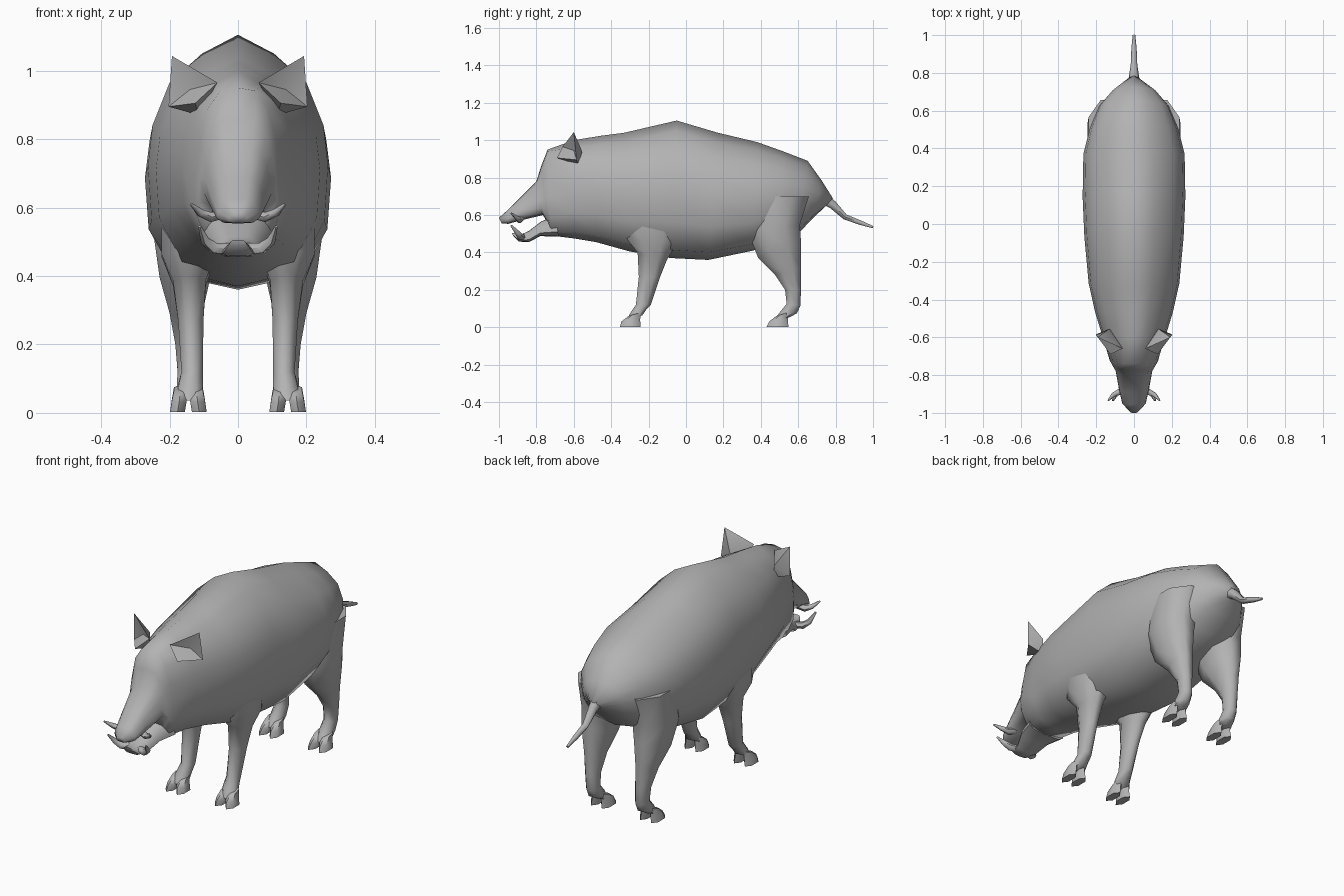
import bpy, bmesh, math
from mathutils import Vector

if "Cube" in bpy.data.objects:
    bpy.data.objects.remove(bpy.data.objects["Cube"])

hide = bpy.data.materials.new("grey_hide")
hide.diffuse_color = (0.45, 0.45, 0.45, 1)
hide.use_nodes = True
hide.node_tree.nodes["Principled BSDF"].inputs["Base Color"].default_value = hide.diffuse_color


def finish(name, bm, angle=60):
    bmesh.ops.recalc_face_normals(bm, faces=bm.faces)
    me = bpy.data.meshes.new(name)
    bm.to_mesh(me)
    bm.free()
    me.materials.append(hide)
    ob = bpy.data.objects.new(name, me)
    bpy.context.collection.objects.link(ob)
    bpy.ops.object.select_all(action='DESELECT')
    ob.select_set(True)
    bpy.context.view_layer.objects.active = ob
    bpy.ops.object.shade_smooth_by_angle(angle=math.radians(angle))
    return ob


def loft(name, rings, angle=60):
    """Skin a list of equal-length point rings and cap both ends."""
    bm = bmesh.new()
    loops = [[bm.verts.new(p) for p in r] for r in rings]
    n = len(loops[0])
    for a, b in zip(loops, loops[1:]):
        for i in range(n):
            j = (i + 1) % n
            bm.faces.new((a[i], a[j], b[j], b[i]))
    bm.faces.new(loops[0])
    bm.faces.new(loops[-1])
    return finish(name, bm, angle)


def section(profile, yt, zt, yb, zb, w):
    """Mirrored cross-section between a top point and a bottom point."""
    half = [(w * f, yb + (yt - yb) * t, zb + (zt - zb) * t) for f, t in profile]
    return half + [(-x, y, z) for x, y, z in half[-2:0:-1]]


def oval(x, y, z, rx, ry, tilt=0.0, n=8):
    """Near-horizontal oval; tilt raises its back edge."""
    return [(x + rx * math.cos(a), y + ry * math.sin(a), z + tilt * math.sin(a))
            for a in (2 * math.pi * (i + 0.5) / n for i in range(n))]


def tube(name, pts, radii, n=6):
    """Tapered tube through points."""
    pts = [Vector(p) for p in pts]
    rings = []
    for i, p in enumerate(pts):
        d = (pts[min(i + 1, len(pts) - 1)] - pts[max(i - 1, 0)]).normalized()
        u = d.cross(Vector((0, 0, 1))).normalized()
        v = u.cross(d)
        rings.append([p + radii[i] * (u * math.cos(a) + v * math.sin(a))
                      for a in (2 * math.pi * k / n for k in range(n))])
    return loft(name, rings)


def mirrored(pts, s):
    return [(s * x, y, z) for x, y, z in pts]


# torso and head: (top y, top z, bottom y, bottom z, half width)
BODY = [(0, 1), (.4, .925), (.76, .81), (.95, .64), (1, .48), (.96, .26), (.68, .06), (0, 0)]
HEAD = [(0, 1), (.42, .98), (.7, .86), (.86, .66), (.97, .45), (1, .22), (.7, .04), (0, 0)]
head_rows = [(-1.0, .585, -.985, .555, .025), (-.955, .625, -.95, .553, .062),
             (-.89, .69, -.88, .572, .078), (-.80, .78, -.765, .60, .098),
             (-.775, .86, -.735, .55, .115), (-.74, .95, -.72, .49, .128)]
body_rows = [(-.60, 1.0, -.60, .475, .165), (-.46, 1.023, -.48, .455, .205),
             (-.33, 1.04, -.30, .405, .24), (-.05, 1.105, -.08, .37, .263),
             (.17, 1.04, .12, .36, .272), (.38, .99, .36, .41, .268),
             (.52, .94, .49, .46, .235), (.65, .89, .60, .50, .185),
             (.725, .785, .68, .585, .118), (.785, .69, .745, .645, .03)]
loft("body", [section(HEAD, *r) for r in head_rows] + [section(BODY, *r) for r in body_rows], 75)

# lower jaw
jaw_rows = [(-.70, .60, -.68, .485, .11), (-.775, .565, -.78, .487, .085),
            (-.84, .515, -.84, .455, .06), (-.885, .495, -.895, .458, .045),
            (-.93, .505, -.925, .49, .025)]
loft("lower_jaw", [section(HEAD, *r) for r in jaw_rows])

# tail
tube("tail", [(0, .72, .70), (0, .785, .655), (0, .85, .59), (0, .93, .56), (0, 1.0, .535)],
     [.04, .026, .017, .014, .007])

for s, side in ((1, "left"), (-1, "right")):
    # tusks
    tube(side + "_upper_tusk", mirrored([(.04, -.88, .585), (.08, -.89, .572), (.11, -.905, .585),
                                         (.137, -.935, .61)], s), [.018, .016, .012, .004])
    tube(side + "_lower_tusk", mirrored([(.025, -.87, .48), (.07, -.885, .482), (.097, -.90, .503),
                                         (.112, -.935, .545)], s), [.018, .018, .014, .005])

    # ear: cupped leaf with a raised back
    bm = bmesh.new()
    inner, low, tip, outer, cup, back, root = [bm.verts.new(p) for p in mirrored(
        [(.06, -.66, .965), (.125, -.69, .905), (.193, -.60, 1.043), (.203, -.585, .895),
         (.14, -.60, .945), (.13, -.555, .94), (.115, -.575, .87)], s)]
    for f in ((inner, cup, tip), (inner, low, cup), (low, outer, cup), (cup, outer, tip),
              (inner, tip, back), (tip, outer, back), (outer, root, back),
              (outer, low, root), (inner, back, root), (inner, root, low)):
        bm.faces.new(f)
    finish(side + "_ear", bm, 45)

    # legs: (x, y, z, x radius, y radius, tilt)
    front = [(.14, -.17, .60, .09, .17, 0), (.145, -.18, .46, .085, .145, -.01),
             (.142, -.18, .38, .052, .085, -.02), (.138, -.195, .27, .040, .062, 0),
             (.134, -.228, .12, .034, .043, 0), (.138, -.255, .085, .038, .05, .015),
             (.143, -.275, .05, .042, .045, .015)]
    hind = [(.13, .50, .70, .12, .17, 0), (.15, .47, .53, .105, .15, .02),
            (.155, .50, .41, .08, .125, .04), (.152, .545, .30, .052, .075, .02),
            (.148, .572, .20, .038, .046, 0), (.145, .575, .12, .034, .04, -.005),
            (.145, .545, .075, .037, .052, .0), (.146, .515, .045, .040, .045, .01)]
    for label, rows, heel in (("front", front, -.26), ("hind", hind, .53)):
        loft(f"{side}_{label}_leg", [mirrored(oval(*r), s) for r in rows])
        # cloven hoof: two splayed toes
        for k, toe in ((-1, "inner"), (1, "outer")):
            x = .145 + k * .024
            tx = x + k * .008
            reach = .092 if label == "front" else .098
            rings = [oval(x, heel - .015, .07, .021, .032, .01, 6),
                     oval(x + k * .003, heel - .035, .035, .025, .05, .004, 6),
                     oval(tx, heel - reach * .42, 0.002, .025, reach * .6, -.002 * 0, 6)]
            loft(f"{side}_{label}_{toe}_toe", [mirrored(r, s) for r in rings], 50)
